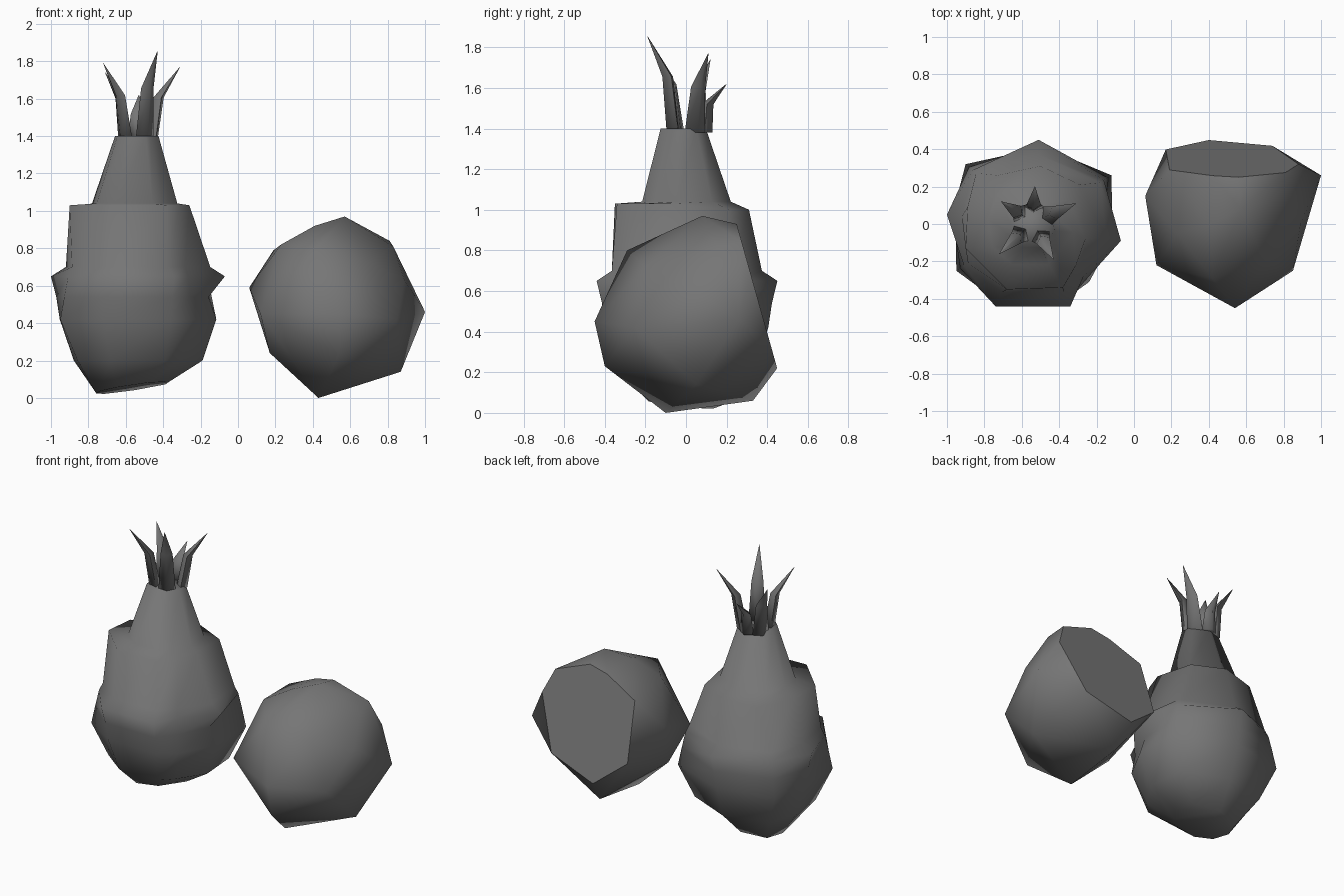
import bpy
import bmesh
import math
from mathutils import Vector

default_cube = bpy.data.objects.get("Cube")
if default_cube:
    bpy.data.objects.remove(default_cube, do_unlink=True)

# One plain grey covers everything
grey = bpy.data.materials.new("dark_grey")
grey.use_nodes = True
colour = (0.18, 0.18, 0.18, 1)
grey.diffuse_color = colour
grey.node_tree.nodes["Principled BSDF"].inputs["Base Color"].default_value = colour


def finish(name, bm, sharp_angle):
    """Turn a bmesh into a smooth shaded object."""
    bmesh.ops.recalc_face_normals(bm, faces=bm.faces[:])
    mesh = bpy.data.meshes.new(name)
    bm.to_mesh(mesh)
    bm.free()
    mesh.materials.append(grey)
    obj = bpy.data.objects.new(name, mesh)
    bpy.context.collection.objects.link(obj)
    bpy.ops.object.select_all(action="DESELECT")
    obj.select_set(True)
    bpy.context.view_layer.objects.active = obj
    bpy.ops.object.shade_smooth_by_angle(angle=math.radians(sharp_angle))


def loft(bm, rings):
    """Skin a stack of equal rings and close both ends."""
    loops = [[bm.verts.new(p) for p in ring] for ring in rings]
    for low, high in zip(loops, loops[1:]):
        for i in range(len(low)):
            j = (i + 1) % len(low)
            bm.faces.new((low[i], low[j], high[j], high[i]))
    bm.faces.new(loops[0])
    bm.faces.new(loops[-1])


# Whole fruit: an uneven outline scaled up the height. Petal corners flare to a
# stepped ledge, the corners between them bulge lower down and run up straight.
axis = Vector((-0.53, 0, 0))
petal_corners = [(0.46, -0.09), (0.02, 0.45), (-0.47, 0.05), (-0.21, -0.44), (0.19, -0.44)]
plain_corners = [(0.41, 0.26), (-0.37, 0.32), (-0.42, -0.25), (0.29, -0.31)]
footprint = sorted(petal_corners + plain_corners, key=lambda p: math.atan2(p[1], p[0]))


def section(z, petal, plain, dx=0.0, dy=0.0):
    ring = []
    for corner in footprint:
        scale = petal if corner in petal_corners else plain
        ring.append(axis + Vector((corner[0] * scale + dx, corner[1] * scale + dy, z)))
    return ring


base = section(0.06, 0.42, 0.42, -0.03, 0)
for point in base:   # the underside tips up towards the front left
    point.z += 0.15 * (point.x - axis.x) - 0.08 * point.y
belly = [section(0.2, 0.74, 0.78), section(0.42, 0.9, 1), section(0.54, 0.94, 0.95),
         section(0.65, 1, 0.9), section(0.7, 0.83, 0.85)]
belly[2][footprint.index(petal_corners[0])].x -= 0.06   # hollow under the left petal
shoulder = [(-0.9, -0.13, 1.03), (-0.68, -0.35, 1.03), (-0.38, -0.34, 1.03),
            (-0.31, -0.22, 1.03), (-0.26, -0.08, 1.03), (-0.29, 0.21, 1.0),
            (-0.5, 0.31, 1.0), (-0.73, 0.26, 0.98), (-0.89, 0.09, 1.02)]
neck = [section(1.04, 0.49, 0.49, -0.02, 0), section(1.4, 0.25, 0.25, -0.01, -0.015)]
bm = bmesh.new()
loft(bm, [base, *belly, shoulder, *neck])
finish("whole_fruit", bm, 120)

# Crown: five bent pointed leaves
crown = Vector((-0.54, 0.01, 1.38))
tips = [(-0.43, -0.19, 1.855), (-0.31, 0.11, 1.77), (-0.53, 0.2, 1.62),
        (-0.71, 0.12, 1.74), (-0.72, -0.16, 1.79)]
for number, tip in enumerate(tips, 1):
    reach = Vector(tip) - crown
    flat = Vector((reach.x, reach.y, 0))
    out = flat.normalized()
    side = Vector((-out.y, out.x, 0))
    spread = flat.length
    rings = []
    for r, rise, width, depth in ((0.085, 0, 0.055, 0.035),
                                  (spread * 0.5, 0.58, 0.038, 0.03),
                                  (spread, 1, 0.001, 0.001)):
        mid = crown + out * r + Vector((0, 0, reach.z * rise))
        rings.append([mid + out * depth, mid + side * width,
                      mid - out * depth, mid - side * width])
    bm = bmesh.new()
    loft(bm, rings)
    finish(f"crown_leaf_{number}", bm, 100)

# Cut fruit: faceted dome with one flat, slightly tilted slice at the back
cut_outline = [(0.17, 0.4), (0.4, 0.22), (0.74, 0.33), (0.88, 0.68),
               (0.81, 0.84), (0.56, 0.93), (0.42, 0.9), (0.19, 0.79)]
dome = [(0.54, -0.45, 0.45), (0.12, -0.22, 0.45), (0.85, -0.25, 0.42),
        (0.42, -0.29, 0.8), (0.54, -0.4, 0.23), (0.43, -0.1, 0),
        (0.43, 0.33, 0.06), (0.87, 0.05, 0.14), (1, 0.26, 0.46),
        (0.06, 0.15, 0.59), (0.17, -0.05, 0.24), (0.57, 0.08, 0.97),
        (0.41, 0, 0.92), (0.89, 0, 0.63), (0.23, -0.05, 0.82),
        (0.83, 0.15, 0.81), (0.7, -0.2, 0.72)]
bm = bmesh.new()
for x, z in cut_outline:
    bm.verts.new((x, 0.25 + (0.93 - z) * 0.28, z))
for point in dome:
    bm.verts.new(point)
hull = bmesh.ops.convex_hull(bm, input=bm.verts[:])
bmesh.ops.delete(bm, geom=list({g for g in hull["geom_interior"] + hull["geom_unused"]
                                if isinstance(g, bmesh.types.BMVert)}), context="VERTS")
bmesh.ops.dissolve_limit(bm, angle_limit=math.radians(2),
                         verts=bm.verts[:], edges=bm.edges[:])
for edge in max(bm.faces, key=lambda f: f.calc_area()).edges:
    edge.smooth = False   # crisp rim round the slice
finish("cut_fruit", bm, 90)
